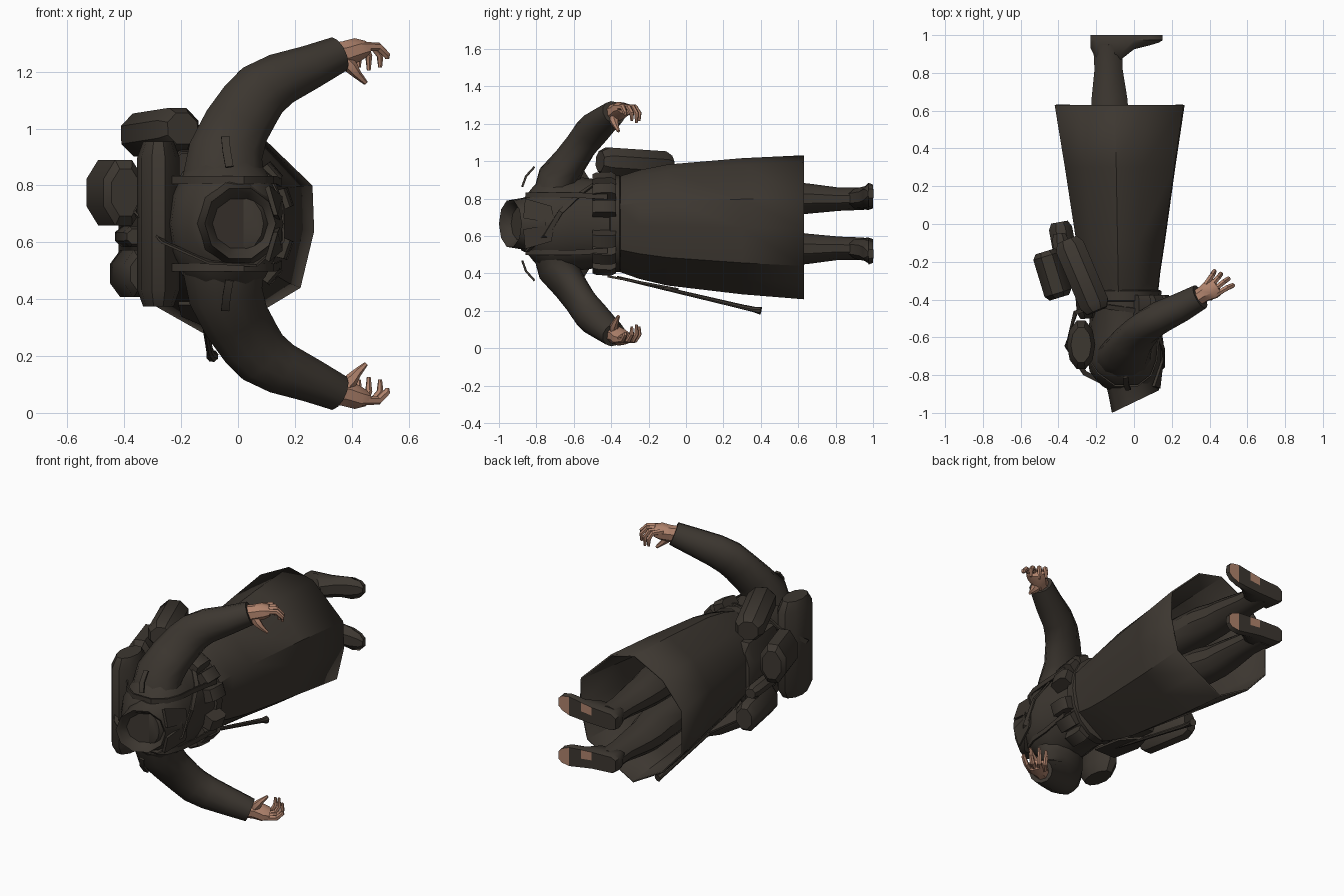
import bpy, bmesh, math
from mathutils import Vector

ZC = 0.666  # symmetry plane of the lying figure


def material(name, rgb):
    m = bpy.data.materials.new(name)
    m.diffuse_color = (*rgb, 1)
    return m


CLOTH = material("dark_wool", (0.046, 0.038, 0.030))
SKIN = material("skin", (0.43, 0.225, 0.15))


def loft(name, rings, mats=(CLOTH,), cap=(True, True), thick=0, closed=False):
    """Skin a list of equal-length point rings."""
    bm = bmesh.new()
    vs = [[bm.verts.new(p) for p in r] for r in rings]
    n = len(vs[0])
    pairs = list(zip(vs, vs[1:])) + ([(vs[-1], vs[0])] if closed else [])
    for a, b in pairs:
        for i in range(n):
            j = (i + 1) % n
            bm.faces.new((a[i], a[j], b[j], b[i]))
    if not closed:
        if cap[0]:
            bm.faces.new(vs[0][::-1])
        if cap[1]:
            bm.faces.new(vs[-1])
    bmesh.ops.recalc_face_normals(bm, faces=bm.faces)
    me = bpy.data.meshes.new(name)
    bm.to_mesh(me)
    bm.free()
    for m in mats:
        me.materials.append(m)
    ob = bpy.data.objects.new(name, me)
    bpy.context.collection.objects.link(ob)
    if thick:
        s = ob.modifiers.new("thickness", "SOLIDIFY")
        s.thickness = thick
    return ob


def tube(name, pts, n=10, mats=(CLOTH,), up=(0, 1, 0), closed=False, flip=False):
    """pts: (x, y, z, radius along up, other radius)."""
    P = [Vector(p[:3]) for p in pts]
    if flip:
        for p in P:
            p.z = 2 * ZC - p.z
    rings = []
    for i, p in enumerate(P):
        if closed:
            t = P[(i + 1) % len(P)] - P[i - 1]
        else:
            t = P[min(i + 1, len(P) - 1)] - P[max(i - 1, 0)]
        t.normalize()
        a = Vector(up)
        a = (a - t * a.dot(t)).normalized()
        b = t.cross(a)
        r1, r2 = pts[i][3], pts[i][-1]
        rings.append([p + a * r1 * math.cos(q) + b * r2 * math.sin(q)
                      for q in (2 * math.pi * (k + .5) / n for k in range(n))])
    return loft(name, rings, mats, closed=closed)


def ellipse(y, xc, rx, rz, n=12, tilt=0.0):
    out = []
    for k in range(n):
        q = 2 * math.pi * k / n
        out.append((xc + rx * math.cos(q), y + tilt * math.cos(q), ZC + rz * math.sin(q)))
    return out


def bag(name, a, b, r1, r2, up, n=8):
    """Soft container: a tube with rounded ends."""
    a, b = Vector(a), Vector(b)
    prof = ((0, .72), (.1, 1), (.9, 1), (1, .72))
    return tube(name, [(*a.lerp(b, t), r1 * s, r2 * s) for t, s in prof], n, up=up)


# coat body with sloping shoulders
loft("coat_torso", [ellipse(*r, n=16) for r in (
    (-.36, -.055, .185, .25), (-.5, -.05, .185, .24), (-.62, -.045, .20, .255),
    (-.72, -.045, .2, .265), (-.78, -.045, .19, .235), (-.82, -.04, .165, .195),
    (-.86, -.03, .135, .145), (-.88, -.02, .11, .11))])

# faceted, flared coat skirt: one hem outline shrunk towards the waist
HEM = ((.262, .80), (.268, .64), (.22, .44), (.07, .35), (-.09, .262), (-.29, .375),
       (-.42, .52), (-.42, .78), (-.29, .935), (-.1, 1.032), (.06, .995))
loft("coat_skirt", [[(-.06 + (x + .06) * fx, y, ZC + (z - .65) * fz - .016 * (y + .37))
                     for x, z in HEM] for y, fx, fz in (
    (-.37, .57, .65), (-.25, .61, .755), (-.1, .68, .84), (.3, .85, .945), (.63, 1, 1))],
    cap=(True, False), thick=.01)

# wide turned-up collar, shallow hollow
loft("collar", [ellipse(*r, n=10, tilt=t) for r, t in (
    ((-.78, -.0, .16, .18), .03), ((-.86, .0, .135, .145), .045),
    ((-.94, .008, .125, .13), .06), ((-.93, .008, .113, .115), .056),
    ((-.89, .0, .09, .09), .045))])

# arms, hands, legs, boots and equipment on both sides
for side, f in (("left", False), ("right", True)):
    sg = -1 if f else 1
    tube(side + "_sleeve", [
        (-.05, -.70, .82, .12, .15), (-.045, -.685, .91, .11, .135),
        (-.01, -.62, 1.0, .09, .122), (.04, -.565, 1.08, .083, .115),
        (.08, -.53, 1.13, .085, .108), (.145, -.49, 1.172, .085, .096),
        (.25, -.44, 1.215, .078, .08), (.35, -.385, 1.26, .068, .066)], 12, flip=f)
    # palm and curled fingers
    tube(side + "_palm", [
        (.33, -.395, 1.255, .045, .05), (.37, -.37, 1.262, .045, .048),
        (.41, -.345, 1.275, .058, .045), (.44, -.325, 1.28, .055, .03)],
        8, (SKIN,), flip=f)
    for i, (bx, by, tx, ty, tz) in enumerate((
            (.40, -.30, .425, -.25, 1.215), (.425, -.31, .46, -.265, 1.205),
            (.44, -.33, .50, -.29, 1.215), (.45, -.355, .525, -.325, 1.245))):
        mx, my = bx + (tx - bx) * .6, by + (ty - by) * .6
        tube(side + "_finger_%d" % (i + 1), [
            (bx - .02, by - .02, 1.29, .016), (mx, my, 1.288, .015),
            (tx, ty, 1.257, .013), (tx, ty, tz, .007)], 6, (SKIN,), (1, -1, 0), flip=f)
    tube(side + "_thumb", [
        (.37, -.38, 1.245, .028), (.40, -.385, 1.215, .024),
        (.42, -.375, 1.19, .016), (.45, -.36, 1.16, .008)], 6, (SKIN,), flip=f)
    # trouser leg tapering into the boot shaft
    tube(side + "_leg", [
        (-.08, -.05, .78, .11, .11), (-.09, .25, .79, .115, .11), (-.11, .48, .797, .115, .1),
        (-.128, .57, .80, .105, .09), (-.13, .66, .80, .1, .08), (-.135, .82, .797, .078, .062),
        (-.14, .95, .80, .08, .06)], 10, up=(1, 0, 0), flip=f)
    # boot: sections run from heel to toe along x
    rings = []
    for x, top, hw, dz in ((-.23, .93, .035, -.008), (-.2, .87, .055, -.006),
                           (-.07, .87, .058, 0), (.0, .925, .062, .008),
                           (.08, .945, .066, .018), (.13, .96, .05, .024),
                           (.152, .972, .025, .026)):
        zc = ZC + sg * (.135 + dz)
        rings.append([(x, y, zc + w * hw) for y, w in (
            (1, -.85), (.975, -1), (top + .03, -.9), (top, -.45),
            (top, .45), (top + .03, .9), (.975, 1), (1, .85), (1, 0))])
    boot = loft(side + "_boot", rings, (CLOTH, SKIN))
    # worn light patches under the ball and the toe
    for p in boot.data.polygons:
        if p.normal.y > .9 and (p.center.x > .09 or -.07 < p.center.x < .02
                                and p.center.z > ZC + sg * .135):
            p.material_index = 1
    # ammunition pouches around the belt
    for i, ang in enumerate((19, 41, 63)):
        q = math.radians(ang) * sg
        c, s = math.cos(q), math.sin(q)
        px, pz = -.06 + .215 * c, ZC + .25 * s
        rr = []
        for y, d in ((-.5, .03), (-.48, .04), (-.40, .045), (-.375, .03)):
            rr.append([(px + c * u - s * v, y, pz + s * u + c * v)
                       for u, v in ((-d, -.04), (d, -.034), (d, .034), (-d, .04))])
        loft(side + "_pouch_%d" % (i + 1), rr)
    # harness strap over the shoulder
    tube(side + "_harness", [
        (.15, -.42, .81, .02, .006), (.13, -.6, .82, .02, .006),
        (.12, -.72, .82, .02, .006), (.09, -.8, .82, .02, .006), (.02, -.855, .82, .02, .006),
        (-.1, -.855, .82, .02, .006), (-.19, -.79, .82, .02, .006),
        (-.25, -.7, .82, .02, .006)], 4, up=(0, 0, 1), flip=f)
    # shoulder tab
    tube(side + "_shoulder_tab", [
        (-.03, -.875, .865, .02, .008), (-.04, -.855, .92, .02, .008),
        (-.045, -.81, .97, .02, .008)], 4, up=(1, 0, 0), flip=f)
    # turned lapel
    loft(side + "_lapel", [
        [(x, y, ZC + sg * z) for x, y, z in pts] for pts in (
            ((.125, -.87, .03), (.14, -.7, .0), (.145, -.72, .09), (.095, -.86, .125)),
            ((.14, -.87, .03), (.155, -.7, .0), (.157, -.72, .095), (.11, -.86, .135)))])

# belt
loft("belt", [ellipse(*r, n=16) for r in (
    (-.41, -.055, .19, .25), (-.405, -.055, .198, .256),
    (-.355, -.055, .2, .258), (-.35, -.055, .19, .25))])

# rolled blanket across the back, shoulder bag and containers behind the hip
bag("blanket_roll", (-.28, -.64, .375), (-.28, -.64, .955), .135, .075, (0, 1, 0), 10)
bag("side_bag", (-.355, -.085, .975), (-.195, -.46, 1.0), .082, .085, (0, 0, 1))
bag("canteen", (-.47, -.145, .775), (-.395, -.39, .775), .125, .08, (0, 0, 1))
bag("tool_pouch", (-.395, .01, .49), (-.335, -.32, .49), .09, .067, (0, 0, 1))
bag("mess_tin", (-.395, -.05, .62), (-.36, -.34, .62), .04, .045, (0, 0, 1))
bag("hip_pack", (-.27, -.15, .66), (-.24, -.5, .66), .2, .065, (0, 0, 1))

# carrying strap running diagonally around the body
tube("shoulder_strap", [
    (-.2, -.43, .92, .018, .006), (.02, -.46, .90, .018, .006),
    (.115, -.56, .83, .018, .006), (.158, -.67, .73, .018, .006),
    (.155, -.75, .60, .018, .006), (.06, -.85, .52, .018, .006),
    (-.1, -.87, .53, .018, .006), (-.26, -.79, .6, .018, .006),
    (-.36, -.64, .70, .018, .006), (-.31, -.47, .82, .018, .006)],
    4, up=(0, 1, .3), closed=True)

# spade: handle with flared grip, and flat blade at the hip
tube("spade_handle", [(-.13, -.37, .38, .008), (-.10, .3, .222, .013),
                      (-.095, .37, .206, .015), (-.09, .40, .2, .022)], 8)
loft("spade_blade", [[(x, y, z + d) for x, y, z in (
    (-.21, -.42, .385), (-.07, -.42, .385), (-.06, -.2, .345), (-.13, -.04, .315),
    (-.20, -.2, .345))] for d in (-.006, .006)])

# smooth shading with sharp edges kept
for ob in bpy.context.scene.objects:
    ob.select_set(True)
    bpy.context.view_layer.objects.active = ob
bpy.ops.object.shade_smooth_by_angle(angle=math.radians(38))
